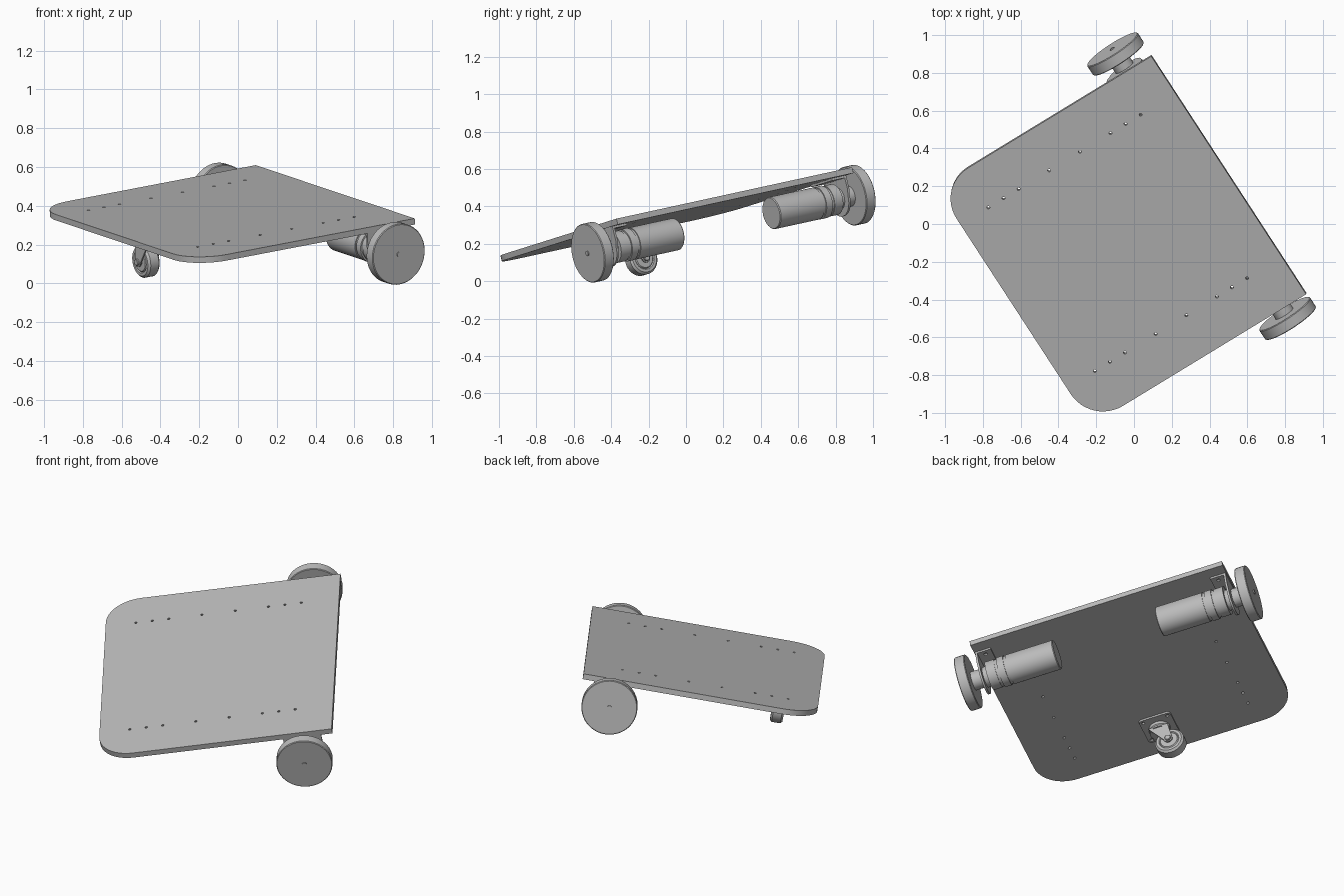
import bpy, bmesh
from math import sin, cos, pi, radians
from mathutils import Matrix, Vector

if "Cube" in bpy.data.objects:
    bpy.data.objects.remove(bpy.data.objects["Cube"], do_unlink=True)

grey = bpy.data.materials.new("plain grey")
grey.use_nodes = True
grey.diffuse_color = (0.5, 0.5, 0.5, 1)
grey.node_tree.nodes["Principled BSDF"].inputs["Base Color"].default_value = grey.diffuse_color

# Tilted frame of the deck: origin in the middle of its top face
width, length, thick = 1.528, 1.351, 0.032
ax = Vector((0.537, -0.825, -0.18)).normalized()
az = Vector((-0.041, -0.238, 0.971))
az = (az - az.dot(ax) * ax).normalized()
ay = az.cross(ax)
frame = Matrix((ax, ay, az)).transposed().to_4x4()
frame.translation = (-0.068, -0.089, 0.363)


def at(x, y, z):
    return Matrix.Translation((x, y, z))


def turn(degrees, axis):
    return Matrix.Rotation(radians(degrees), 4, axis)


def finish(name, bm, place):
    bmesh.ops.remove_doubles(bm, verts=bm.verts, dist=0.0001)
    bmesh.ops.recalc_face_normals(bm, faces=bm.faces)
    mesh = bpy.data.meshes.new(name)
    bm.to_mesh(mesh)
    bm.free()
    mesh.materials.clear()
    mesh.materials.append(grey)
    mesh.shade_smooth()
    mesh.set_sharp_from_angle(angle=radians(30))
    obj = bpy.data.objects.new(name, mesh)
    bpy.context.collection.objects.link(obj)
    obj.matrix_world = frame @ place
    return obj


def lathe(name, profile, place, steps=48):
    """Turn (height, radius) points about the z axis."""
    bm = bmesh.new()
    verts = [bm.verts.new((r, 0, h)) for h, r in profile]
    edges = [bm.edges.new(pair) for pair in zip(verts, verts[1:])]
    bmesh.ops.spin(bm, geom=verts + edges, cent=(0, 0, 0), axis=(0, 0, 1),
                   angle=2 * pi, steps=steps)
    return finish(name, bm, place)


def disc(name, low, high, r, place, bevel=0.0):
    return lathe(name, [(low, 0), (low, r - bevel), (low + bevel, r),
                        (high - bevel, r), (high, r - bevel), (high, 0)], place)


def sheet(name, outlines, depth, place):
    """Flat plate from closed outlines; inner outlines become holes."""
    curve = bpy.data.curves.new(name, "CURVE")
    curve.dimensions = "2D"
    curve.fill_mode = "BOTH"
    curve.extrude = depth / 2
    for points in outlines:
        spline = curve.splines.new("POLY")
        spline.points.add(len(points) - 1)
        for p, (x, y) in zip(spline.points, points):
            p.co = (x, y, 0, 1)
        spline.use_cyclic_u = True
    temp = bpy.data.objects.new(name + " outline", curve)
    mesh = bpy.data.meshes.new_from_object(temp)
    bm = bmesh.new()
    bm.from_mesh(mesh)
    bpy.data.objects.remove(temp)
    bpy.data.meshes.remove(mesh)
    bpy.data.curves.remove(curve)
    return finish(name, bm, place)


def arc(cx, cy, r, start, end, steps=12):
    return [(cx + r * cos(radians(start + (end - start) * i / steps)),
             cy + r * sin(radians(start + (end - start) * i / steps)))
            for i in range(steps + 1)]


def circle(cx, cy, r, steps=12):
    return arc(cx, cy, r, 0, 360, steps)[:-1]


# Deck with two square corners, two round corners and two rows of holes
hw, hl, cr = width / 2, length / 2, 0.2
outline = [(hw, hl), (-hw, hl)]
outline += arc(cr - hw, cr - hl, cr, 180, 270) + arc(hw - cr, cr - hl, cr, 270, 360)
rows = [-0.5, -0.405, -0.31, -0.118, 0.075, 0.267, 0.362, 0.457]
holes = [circle(side * 0.525, y, 0.008) for side in (1, -1) for y in rows]
sheet("deck", [outline] + holes, thick, at(0, 0, -thick / 2))

# Drive units, one at each side
wheel_y, wheel_z = 0.498, -0.14
upright = Matrix(((0, 0, 1, 0), (1, 0, 0, 0), (0, 1, 0, 0), (0, 0, 0, 1)))
for side, word in ((1, "right"), (-1, "left")):
    axle = at(0, wheel_y, wheel_z) @ turn(90 * side, "Y")
    lathe(word + "_motor",
          [(0.31, 0), (0.31, 0.083), (0.315, 0.087), (0.595, 0.087), (0.595, 0.082),
           (0.61, 0.082), (0.61, 0.088), (0.65, 0.088), (0.65, 0.08), (0.665, 0.08),
           (0.665, 0.084), (0.72, 0.084), (0.72, 0.06), (0.75, 0.06), (0.75, 0)], axle)
    disc(word + "_wheel", 0.818, 0.88, 0.16, axle, 0.004)
    disc(word + "_wheel_hub", 0.76, 0.82, 0.055, axle)
    disc(word + "_wheel_shaft", 0.75, 0.886, 0.013, axle)
    # Angle bracket: hanging face and screwed foot
    face = [(-0.11, -thick - wheel_z), (-0.11, 0.03)]
    face += arc(0, 0, 0.098, 180, 360, 16) + [(0.11, 0.03), (0.11, -thick - wheel_z)]
    sheet(word + "_bracket_face", [face], 0.012,
          at(side * 0.752, wheel_y, wheel_z) @ upright)
    foot = [(0.665, -0.11), (0.757, -0.11), (0.757, 0.11), (0.665, 0.11)]
    foot_holes = [circle(0.705, y, 0.01) for y in (-0.08, 0.08)]
    sheet(word + "_bracket_foot",
          [[(side * x, y) for x, y in ring] for ring in [foot] + foot_holes],
          0.012, at(0, wheel_y, -thick - 0.006))

# Swivel caster under the rounded end
caster = at(0, -0.46, 0)
corner = 0.02
base = []
for i, (sx, sy) in enumerate(((1, 1), (-1, 1), (-1, -1), (1, -1))):
    base += arc(sx * 0.075, sy * 0.08, corner, i * 90, i * 90 + 90, 4)
base_holes = [circle(sx * 0.073, sy * 0.078, 0.01) for sx in (1, -1) for sy in (1, -1)]
sheet("caster_base", [base] + base_holes, 0.012, caster @ at(0, 0, -thick - 0.006))
disc("caster_swivel", -0.075, -0.04, 0.062, caster, 0.008)
sheet("caster_fork_top", [circle(0, 0, 0.06, 24)], 0.01, caster @ at(0, 0, -0.08))
cheek = [(0.055, -0.075), (-0.06, -0.075)] + arc(-0.05, -0.186, 0.025, 180, 350)
for y in (-0.048, 0.048):
    sheet("caster_fork_cheek", [cheek], 0.008, caster @ at(0, y, 0) @ turn(90, "X"))
spin_axis = caster @ at(-0.05, 0, -0.186) @ turn(90, "X")
lathe("caster_wheel",
      [(-0.036, 0), (-0.036, 0.05), (-0.03, 0.055), (-0.036, 0.06), (-0.036, 0.075),
       (-0.025, 0.086), (0.025, 0.086), (0.036, 0.075), (0.036, 0.06), (0.03, 0.055),
       (0.036, 0.05), (0.036, 0)], spin_axis)
disc("caster_axle", -0.062, 0.062, 0.018, spin_axis, 0.003)
